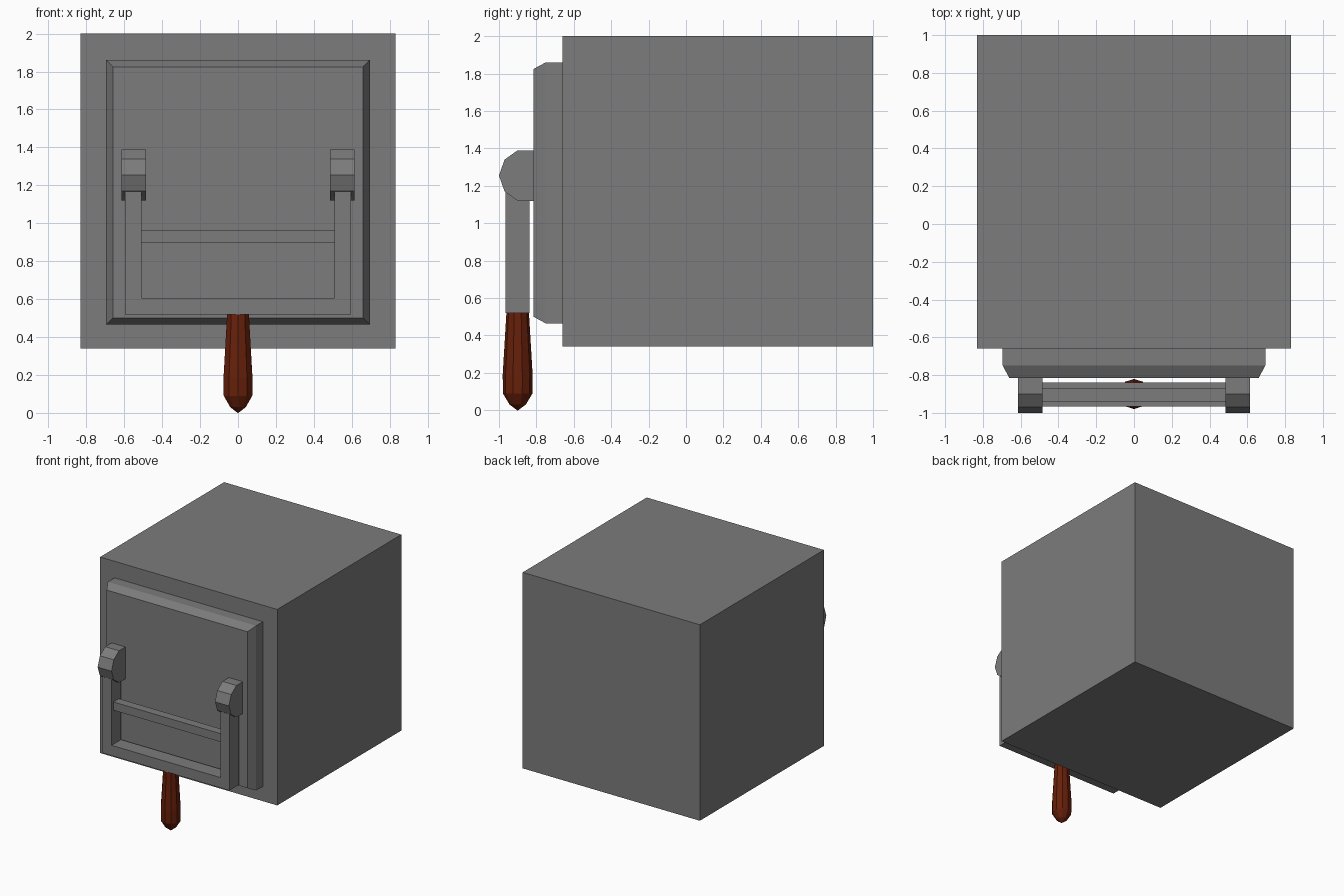
import bpy, bmesh, math

if "Cube" in bpy.data.objects:
    bpy.data.objects.remove(bpy.data.objects["Cube"])


def material(name, color):
    m = bpy.data.materials.new(name)
    m.diffuse_color = (*color, 1)
    m.use_nodes = True
    m.node_tree.nodes["Principled BSDF"].inputs["Base Color"].default_value = m.diffuse_color
    return m


METAL = material("grey metal", (0.2, 0.2, 0.2))
WOOD = material("red brown wood", (0.135, 0.014, 0.003))


def finish(name, bm, mat):
    bmesh.ops.recalc_face_normals(bm, faces=bm.faces)
    me = bpy.data.meshes.new(name)
    bm.to_mesh(me)
    bm.free()
    me.materials.append(mat)
    ob = bpy.data.objects.new(name, me)
    bpy.context.collection.objects.link(ob)
    return ob


def loft(name, rings, mat):
    """Skin between equal-length rings of points and cap both ends."""
    bm = bmesh.new()
    vs = [[bm.verts.new(p) for p in r] for r in rings]
    n = len(vs[0])
    for a, b in zip(vs, vs[1:]):
        for i in range(n):
            j = (i + 1) % n
            bm.faces.new((a[i], a[j], b[j], b[i]))
    bm.faces.new(vs[0])
    bm.faces.new(vs[-1])
    return finish(name, bm, mat)


def rect(hx, z0, z1, y):
    return [(-hx, y, z0), (hx, y, z0), (hx, y, z1), (-hx, y, z1)]


# main cabinet
loft("cabinet", [rect(0.83, 0.34, 2.0, -0.66), rect(0.83, 0.34, 2.0, 1.0)], METAL)

# raised front panel with chamfered rim
loft("front_panel", [rect(0.695, 0.465, 1.86, -0.65), rect(0.695, 0.465, 1.86, -0.75),
                     rect(0.66, 0.5, 1.825, -0.815)], METAL)

# rounded pivot brackets
bracket = [(-0.81, 1.39), (-0.90, 1.39), (-0.97, 1.34), (-1.0, 1.255),
           (-0.97, 1.17), (-0.90, 1.12), (-0.81, 1.12)]
for side, s in (("left", -1), ("right", 1)):
    loft(side + "_bracket", [[(s * x, y, z) for y, z in bracket] for x in (0.485, 0.615)], METAL)

# U-shaped swinging frame
u = [(-0.595, 1.25), (-0.595, 0.52), (0.595, 0.52), (0.595, 1.25),
     (0.51, 1.25), (0.51, 0.607), (-0.51, 0.607), (-0.51, 1.25)]
loft("lever_frame", [[(x, y, z) for x, z in u] for y in (-0.965, -0.838)], METAL)

# cross bar
loft("cross_bar", [rect(0.52, 0.895, 0.965, -0.94), rect(0.52, 0.895, 0.965, -0.867)], METAL)

# ten-sided turned handle
profile = [(0.06, 0.525), (0.08, 0.19), (0.079, 0.09), (0.043, 0.03), (0.002, 0.0)]
loft("handle", [[(r * math.sin(math.tau * i / 10), -0.9 + r * math.cos(math.tau * i / 10), z)
                 for i in range(10)] for r, z in profile], WOOD)
